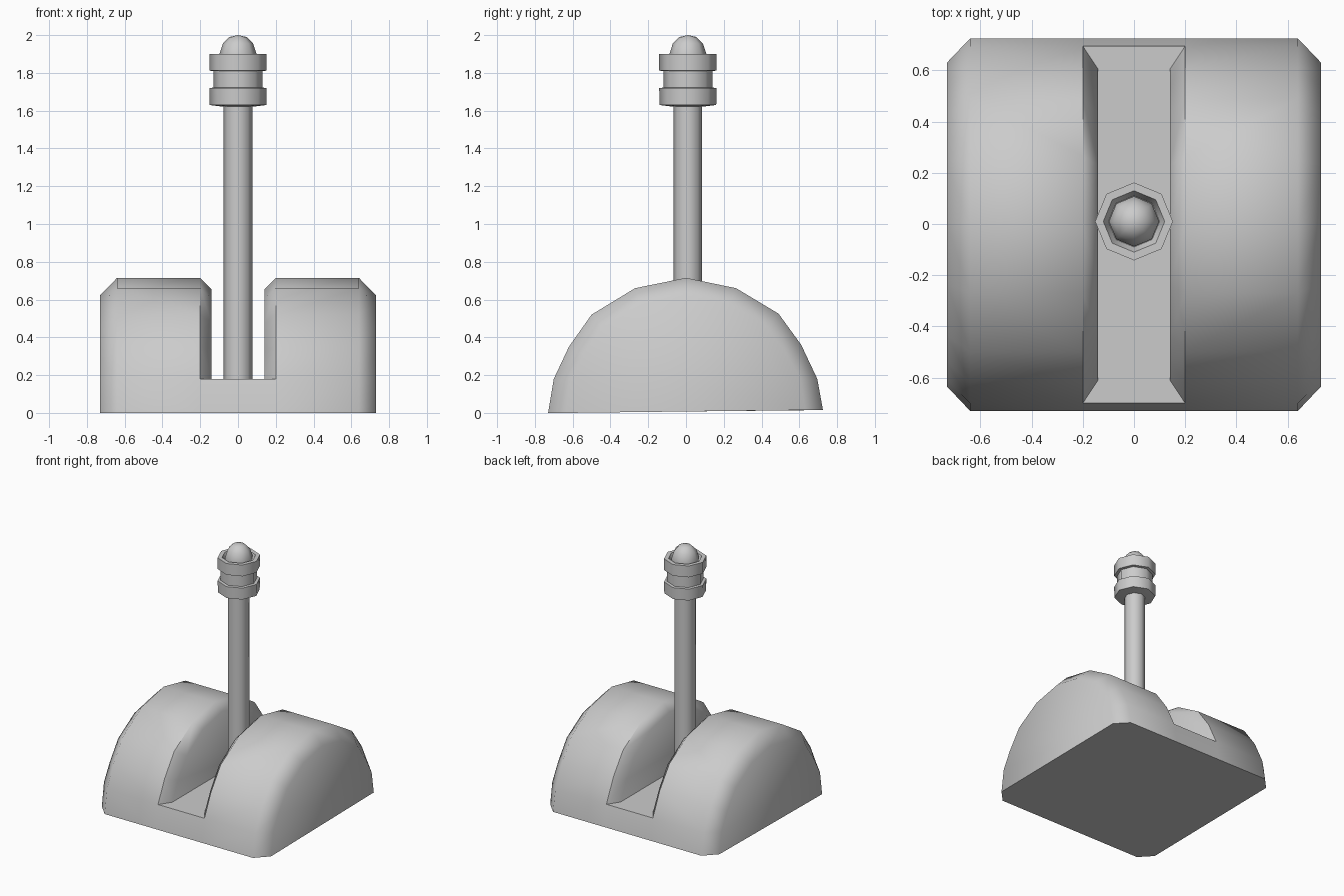
import bpy, bmesh, math

if "Cube" in bpy.data.objects:
    bpy.data.objects.remove(bpy.data.objects["Cube"])


def make_object(name, bm, angle):
    bmesh.ops.recalc_face_normals(bm, faces=bm.faces)
    mesh = bpy.data.meshes.new(name)
    bm.to_mesh(mesh)
    bm.free()
    ob = bpy.data.objects.new(name, mesh)
    bpy.context.collection.objects.link(ob)
    bpy.ops.object.select_all(action='DESELECT')
    ob.select_set(True)
    bpy.context.view_layer.objects.active = ob
    bpy.ops.object.shade_smooth_by_angle(angle=math.radians(angle))
    return ob


def lathe(name, profile, sides=8, y=0.01, angle=50):
    """Revolve (radius, z) points round the lever axis; radius 0 makes a tip."""
    bm = bmesh.new()
    rings = []
    for r, z in profile:
        n = sides if r > 0 else 1
        rings.append([bm.verts.new((r * math.cos(2 * math.pi * i / sides),
                                    y + r * math.sin(2 * math.pi * i / sides), z))
                      for i in range(n)])
    for a, b in zip(rings, rings[1:]):
        for i in range(sides):
            j = (i + 1) % sides
            if len(b) == 1:
                bm.faces.new((a[i], a[j], b[0]))
            else:
                bm.faces.new((a[i], a[j], b[j], b[i]))
    bm.faces.new(rings[0])
    if len(rings[-1]) > 1:
        bm.faces.new(rings[-1])
    return make_object(name, bm, angle)


# Slotted half-round base: chamfered arch outline (y, z), one copy each side
arch = [(-0.73, 0), (-0.70, 0.18), (-0.62, 0.35), (-0.50, 0.52), (-0.27, 0.66),
        (0, 0.715), (0.265, 0.66), (0.49, 0.525), (0.61, 0.36), (0.695, 0.18), (0.725, 0.015)]


def inset(sy, sz):
    return [(y * sy, z if z < 0.2 else z * sz) for y, z in arch]


bm = bmesh.new()
sections = [(0.14, inset(0.87, 0.915)), (0.20, arch), (0.64, arch), (0.73, inset(0.87, 0.87))]
halves = []
for s in (-1, 1):
    rings = [[bm.verts.new((s * x, y, z)) for y, z in prof] for x, prof in sections]
    for k in range(3):
        a, b = rings[k], rings[k + 1]
        for i in range(len(arch) - 1):
            # the inner chamfer and wall stop at the slot floor
            if k == 0 and i in (0, len(arch) - 2):
                continue
            bm.faces.new((a[i], a[i + 1], b[i + 1], b[i]))
    bm.faces.new(rings[0][1:-1])
    bm.faces.new(rings[3])
    for k in (1, 2):
        bm.faces.new((rings[k][0], rings[k][-1], rings[k + 1][-1], rings[k + 1][0]))
    halves.append(rings)
L, R = halves
# Bridge under the slot: front, back, floor and underside
bm.faces.new((L[1][0], R[1][0], R[1][1], L[1][1]))
bm.faces.new((L[1][-1], R[1][-1], R[1][-2], L[1][-2]))
bm.faces.new((L[1][1], R[1][1], R[0][1], R[0][-2], R[1][-2], L[1][-2], L[0][-2], L[0][1]))
bm.faces.new((L[1][0], R[1][0], R[1][-1], L[1][-1]))
bmesh.ops.delete(bm, geom=[v for v in bm.verts if not v.link_faces], context='VERTS')
make_object("slotted_base", bm, 48)

# Lever shaft
lathe("lever_shaft", [(0.076, 0.17), (0.076, 1.66)])

# Grip: two collars with a narrower neck and a recessed top
lathe("lever_grip", [(0.07, 1.62), (0.15, 1.63), (0.152, 1.72), (0.13, 1.722), (0.13, 1.81),
                     (0.152, 1.812), (0.152, 1.90), (0.12, 1.90), (0.10, 1.85)])

# Rounded tip
lathe("lever_tip", [(0.098, 1.84), (0.098, 1.90), (0.08, 1.955), (0.045, 1.99), (0, 2.0)], angle=60)
